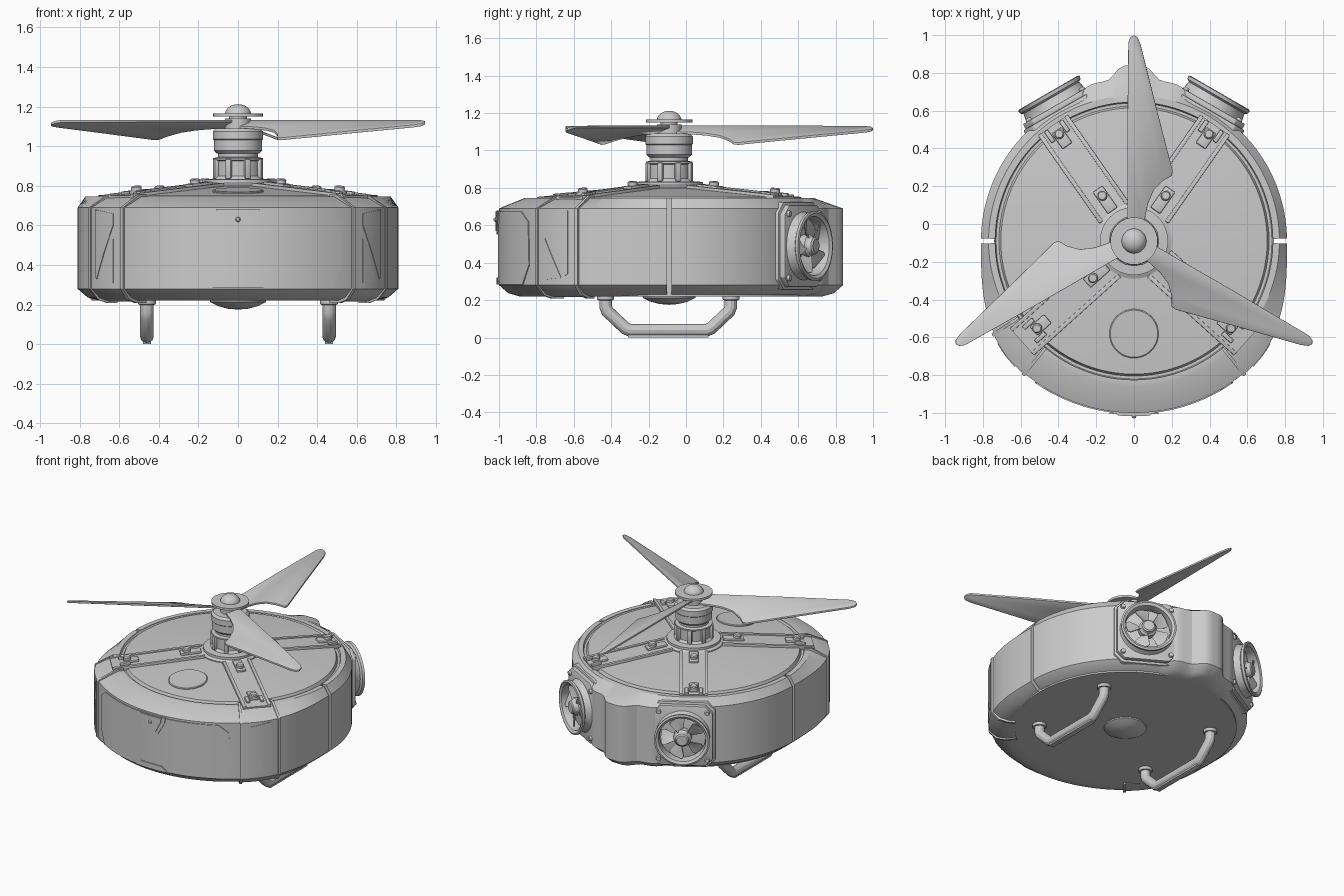
import bpy, bmesh
from math import sin, cos, pi, radians
from mathutils import Matrix, Vector

if "Cube" in bpy.data.objects:
    bpy.data.objects.remove(bpy.data.objects["Cube"])

CY = -0.09                                   # body and rotor axis
AXIS = Matrix.Translation((0, CY, 0))


def at(az, r=0, z=0, tilt=0):
    """Frame on the body: local y points outward at azimuth az (from the back), z up."""
    return (AXIS @ Matrix.Rotation(-radians(az), 4, 'Z')
            @ Matrix.Translation((0, r, z)) @ Matrix.Rotation(radians(tilt), 4, 'X'))


def finish(name, bm, M=Matrix(), bevel=0):
    bmesh.ops.remove_doubles(bm, verts=bm.verts, dist=1e-5)
    bmesh.ops.recalc_face_normals(bm, faces=bm.faces)
    me = bpy.data.meshes.new(name)
    bm.transform(M)
    bm.to_mesh(me)
    bm.free()
    ob = bpy.data.objects.new(name, me)
    bpy.context.collection.objects.link(ob)
    if bevel:
        b = ob.modifiers.new("bevel", 'BEVEL')
        b.width, b.segments = bevel, 2
    return ob


def lathe(name, prof, M=AXIS, n=64):
    bm = bmesh.new()
    rings = [[bm.verts.new((r * cos(2 * pi * i / n), r * sin(2 * pi * i / n), z)) for r, z in prof]
             for i in range(n)]
    for i in range(n):
        a, b = rings[i], rings[(i + 1) % n]
        for j in range(len(prof) - 1):
            bm.faces.new((a[j], b[j], b[j + 1], a[j + 1]))
    return finish(name, bm, M)


def box(name, M, c, s, bevel=0):
    bm = bmesh.new()
    bmesh.ops.create_cube(bm, size=1)
    bmesh.ops.scale(bm, vec=s, verts=bm.verts)
    bmesh.ops.translate(bm, vec=c, verts=bm.verts)
    return finish(name, bm, M, bevel)


def prism(name, pts, z0, z1, M=Matrix(), bevel=0):
    bm = bmesh.new()
    f = bm.faces.new([bm.verts.new((x, y, z0)) for x, y in pts])
    ext = bmesh.ops.extrude_face_region(bm, geom=[f])
    bmesh.ops.translate(bm, vec=(0, 0, z1 - z0),
                        verts=[v for v in ext['geom'] if isinstance(v, bmesh.types.BMVert)])
    return finish(name, bm, M, bevel)


def step(x):
    x = max(0, min(1, x))
    return x * x * (3 - 2 * x)


def radius(az):
    """Plan outline: round sides, fuller front, small bulge at the back."""
    a = abs((az + 180) % 360 - 180)
    if a > 90:
        return 0.81 + 0.10 * step((a - 90) / 48)
    return 0.81 + 0.05 * step((24 - a) / 9) + 0.07 * step((10 - a) / 7)


def ring_part(name, a0, a1, off=0.0, inner=0.735):
    """Sector of the outer shell swept along the plan outline."""
    bm = bmesh.new()
    n = max(2, round((a1 - a0) / 2))
    rows = []
    for i in range(n + 1):
        az = a0 + (a1 - a0) * i / n
        R = radius(az) + off
        d = Vector((sin(radians(az)), cos(radians(az)), 0))
        prof = [(inner, 0.22 - off), (R - 0.11, 0.22 - off), (R - 0.05, 0.237 - off), (R, 0.28),
                (R, 0.69), (0.77 + off, 0.747 + off), (inner, 0.747 + off)]
        rows.append([bm.verts.new(d * r + Vector((0, 0, z))) for r, z in prof])
    for a, b in zip(rows, rows[1:]):
        for j in range(7):
            k = (j + 1) % 7
            bm.faces.new((a[j], a[k], b[k], b[j]))
    bm.faces.new(rows[0])
    bm.faces.new(rows[-1])
    return finish(name, bm, AXIS)


def panel(name, az, pts, out, base=0.0):
    """Outline of (degrees, height) wrapped on the shell and raised by out."""
    bm = bmesh.new()
    bm.faces.new([bm.verts.new((x, 0, z)) for x, z in pts])
    for k in range(-40, 41, 4):
        bmesh.ops.bisect_plane(bm, geom=bm.verts[:] + bm.edges[:] + bm.faces[:],
                               plane_co=(k, 0, 0), plane_no=(1, 0, 0))
    ext = bmesh.ops.extrude_face_region(bm, geom=bm.faces[:])
    for v in [g for g in ext['geom'] if isinstance(g, bmesh.types.BMVert)]:
        v.co.y = 1
    for v in bm.verts:
        r = radius(az + v.co.x) + base + (out if v.co.y > 0.5 else -0.01)
        a = radians(az + v.co.x)
        v.co = (r * sin(a), r * cos(a), v.co.z)
    return finish(name, bm, AXIS)


def sym(pts):
    return pts + [(-x, z) for x, z in reversed(pts)]


# Body core, stepped cover and shell halves with a gap at each side
lathe("body_core", [(0, 0.22), (0.74, 0.22), (0.74, 0.747), (0.73, 0.73), (0.715, 0.73),
                    (0.705, 0.752), (0.18, 0.80), (0, 0.80)], n=96)
ring_part("back_shell", -89.1, 89.1)
ring_part("front_shell", 90.9, 269.1)
lathe("belly_dome", [(0, 0.175), (0.05, 0.179), (0.1, 0.192), (0.14, 0.212), (0.145, 0.23)])
lathe("cover_button", [(0, 0.008), (0.125, 0.008), (0.13, 0.004), (0.13, -0.01)], at(180, 0.49, 0.772, -5.2))

# Front visor with its latch and lower notch
panel("front_visor", 180, sym([(30, 0.675), (34.5, 0.62), (35, 0.39), (31, 0.283)]), 0.006)
panel("latch_frame", 180, sym([(7, 0.68), (6.6, 0.64), (3.4, 0.55)]), 0.012)
panel("latch_plate", 180, sym([(5.2, 0.675), (5, 0.645), (2.6, 0.57)]), 0.018)
panel("lower_notch", 180, sym([(8.2, 0.283), (5.2, 0.322)]), 0.012)
lathe("latch_stud", [(0, 0.012), (0.009, 0.01), (0.013, 0)], at(180, 0.927, 0.63, -90), 16)

# Front corner columns with slanted ribs
for s in (1, -1):
    az = 180 - 48 * s
    ring_part("corner_column", az - 9, az + 9, 0.004)
    for k in (-8.4, 8.4):
        ring_part("column_rib", az + k - 0.6, az + k + 0.6, 0.012)
    panel("column_inset_upper", az, [(x * s, z) for x, z in [(-5, 0.68), (4.5, 0.66), (4.5, 0.6), (-4, 0.33), (-5, 0.34)]][::s], 0.008)
    panel("column_inset_lower", az, [(x * s, z) for x, z in [(4.5, 0.53), (4.5, 0.31), (-2.5, 0.32)]][::s], 0.008)

# Cover arms, rails, end clips and bolts
for az in (35, -35, 132, -132):
    M = at(az, 0.18, 0.80, -5.2)
    long = 0.62 if abs(az) > 90 else 0.57
    box("arm", M, (0, long / 2, -0.003), (0.19, long, 0.02))
    for sx in (-0.085, 0.085):
        box("arm_rail", M, (sx, long / 2, 0.004), (0.022, long, 0.022), 0.003)
    for y, name in ((0.10, "hub_clip"), (0.50, "end_clip")):
        box(name, M, (0, y - 0.015, 0.014), (0.062, 0.14 if y < 0.3 else 0.10, 0.018), 0.006)
        lathe(name + "_bolt", [(0, 0.026), (0.02, 0.026), (0.026, 0.02), (0.026, 0)],
              M @ Matrix.Translation((0, y + 0.01, 0.02)), 20)
    for sx in (-0.048, 0.048):
        box("clip_lug", M, (sx, 0.53, 0.012), (0.024, 0.07, 0.02), 0.005)

# Motor stack and rotor cap
lathe("motor_base", [(0, 0.79), (0.2, 0.79), (0.2, 0.805), (0.18, 0.815), (0.18, 0.832), (0.13, 0.835),
                     (0.115, 0.85), (0.115, 0.925), (0.125, 0.93), (0.125, 0.94), (0.1, 0.945), (0.1, 0.968), (0, 0.968)])
lathe("motor_can", [(0, 0.962), (0.105, 0.962), (0.122, 0.978), (0.122, 1.03), (0.127, 1.035),
                    (0.127, 1.075), (0.112, 1.09), (0.065, 1.09), (0.065, 1.14), (0.045, 1.14), (0.045, 1.152), (0, 1.152)])
lathe("rotor_disc", [(0, 1.15), (0.125, 1.15), (0.125, 1.166), (0, 1.166)])
lathe("rotor_cap", [(0.066, 1.16)] + [(0.066 * cos(t * pi / 16), 1.16 + 0.052 * sin(t * pi / 16)) for t in range(9)])
for k in range(8):
    box("motor_fin", at(k * 45 + 22.5), (0, 0.118, 0.885), (0.03, 0.03, 0.10), 0.004)

# Three pitched rotor blades
outline = [(-0.035, 0.03), (-0.035, 0.6), (-0.03, 1.05), (-0.018, 1.08), (0.0, 1.09), (0.018, 1.08), (0.035, 1.04),
           (0.12, 0.70), (0.205, 0.37), (0.2, 0.345), (0.155, 0.32), (0.105, 0.27), (0.075, 0.20), (0.06, 0.13), (0.05, 0.03)]
for k in range(3):
    pitch = Matrix.Identity(4)
    pitch[2][0] = -0.38
    prism("rotor_blade", outline, 1.107, 1.121, at(k * 120) @ pitch, 0.003)

# Rear fans: housing plate, duct, spinner, five blades and corner screws
plate = [(0.16, -0.235), (0.215, -0.18), (0.215, 0.18), (0.16, 0.235)]
for az in (30, -30):
    F = at(az, 0.825, 0.49) @ Matrix.Rotation(radians(-90), 4, 'X')     # local z outward
    prism("fan_backing", sym(plate), -0.16, -0.025, F, 0.006)
    prism("fan_plate", [(x * 0.93, y * 0.93) for x, y in sym(plate)], -0.03, 0.005, F, 0.006)
    lathe("fan_duct", [(0.155, 0), (0.185, 0), (0.178, 0.012), (0.17, 0.05), (0.185, 0.06), (0.187, 0.078),
                       (0.175, 0.082), (0.158, 0.072), (0.152, 0.03), (0.155, 0)], F)
    lathe("fan_spinner", [(0.06, 0), (0.06, 0.045), (0.05, 0.055), (0.045, 0.075), (0.036, 0.082), (0, 0.082)], F, 32)
    for k in range(5):
        bm = bmesh.new()
        rows = [[bm.verts.new((r * cos(a), r * sin(a), z)) for a, z in
                 ((-w, 0.014), (0, 0.03), (w, 0.052))] for r, w in ((0.045, 0.3), (0.09, 0.38), (0.13, 0.40), (0.146, 0.30))]
        for a, b in zip(rows, rows[1:]):
            for j in range(2):
                bm.faces.new((a[j], b[j], b[j + 1], a[j + 1]))
        ob = finish("fan_blade", bm, F @ Matrix.Rotation(k * 2 * pi / 5, 4, 'Z'))
        ob.modifiers.new("thickness", 'SOLIDIFY').thickness = 0.006
    for sx in (-1, 1):
        for sz in (-1, 1):
            lathe("fan_screw", [(0, 0.016), (0.014, 0.016), (0.018, 0.0)],
                  F @ Matrix.Translation((sx * 0.162, sz * 0.172, 0.003)), 16)

# Landing skids: bent tube, sole strip and mounting collars
path = [(-0.43, 0.23), (-0.43, 0.165), (-0.42, 0.14), (-0.325, 0.05), (-0.30, 0.039),
        (0.11, 0.039), (0.135, 0.05), (0.23, 0.14), (0.24, 0.165), (0.24, 0.23)]
for x in (-0.46, 0.46):
    cu = bpy.data.curves.new("landing_skid", 'CURVE')
    cu.dimensions, cu.bevel_depth, cu.bevel_resolution, cu.use_fill_caps = '3D', 0.034, 4, True
    sp = cu.splines.new('POLY')
    sp.points.add(len(path) - 1)
    for p, (y, z) in zip(sp.points, path):
        p.co = (x, y, z, 1)
    ob = bpy.data.objects.new("landing_skid", cu)
    bpy.context.collection.objects.link(ob)
    box("skid_sole", Matrix(), (x, -0.095, 0.007), (0.04, 0.43, 0.014), 0.003)
    for y in (-0.43, 0.24):
        lathe("skid_collar", [(0.03, 0.198), (0.042, 0.2), (0.046, 0.206), (0.046, 0.23)],
              Matrix.Translation((x, y, 0)), 24)

# Skid tubes to mesh, then smooth shading with sharp edges kept
bpy.ops.object.select_all(action='SELECT')
bpy.context.view_layer.objects.active = bpy.context.view_layer.objects[0]
bpy.ops.object.convert(target='MESH')
bpy.ops.object.shade_smooth_by_angle(angle=radians(28))
